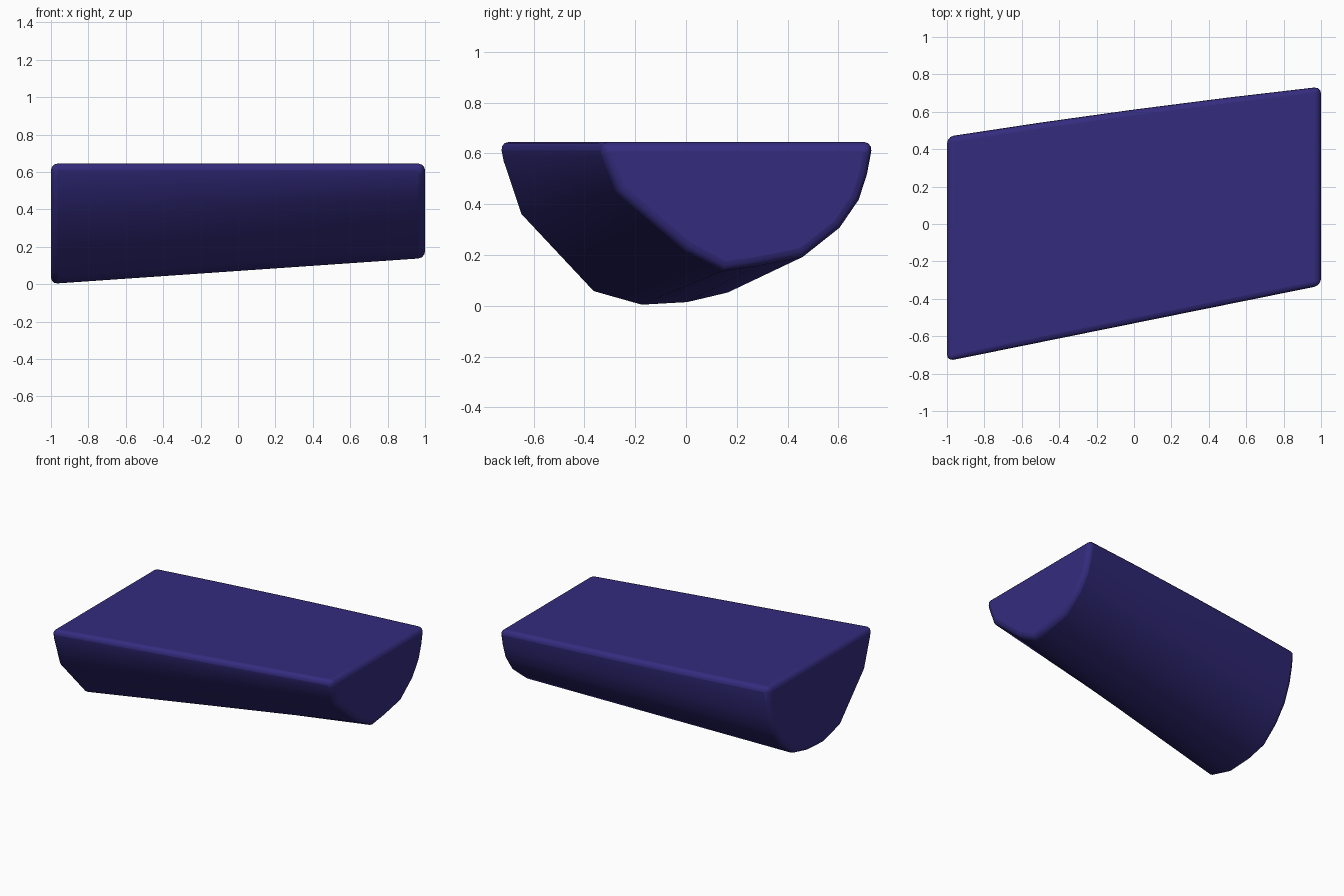
import bpy, bmesh, math

if "Cube" in bpy.data.objects:
    bpy.data.objects.remove(bpy.data.objects["Cube"])

# matching cross-sections (y, z) at the left and right ends
LEFT = [(-0.74, 0.645), (-0.725, 0.57), (-0.655, 0.36), (-0.37, 0.055), (-0.18, 0.002), (0.0, 0.012),
        (0.16, 0.05), (0.29, 0.16), (0.38, 0.28), (0.435, 0.42), (0.46, 0.54), (0.47, 0.645)]
RIGHT = [(-0.335, 0.645), (-0.325, 0.59), (-0.27, 0.45), (0.0, 0.22), (0.15, 0.14), (0.28, 0.158),
         (0.465, 0.195), (0.61, 0.31), (0.685, 0.42), (0.717, 0.52), (0.732, 0.60), (0.74, 0.645)]

# skewed block lofted along x, bowed very slightly along the back
bm = bmesh.new()
rings = []
steps = 4
n = len(LEFT)
for s in range(steps + 1):
    t = s / steps
    ring = []
    for i, (a, b) in enumerate(zip(LEFT, RIGHT)):
        bow = 0.012 * 4 * t * (1 - t) * max(0, (i - 6) / (n - 7))
        ring.append(bm.verts.new((2 * t - 1, a[0] + (b[0] - a[0]) * t + bow,
                                  a[1] + (b[1] - a[1]) * t)))
    rings.append(ring)
for r0, r1 in zip(rings, rings[1:]):
    for i in range(n):
        j = (i + 1) % n
        bm.faces.new((r0[i], r0[j], r1[j], r1[i]))
bm.faces.new(rings[0])
bm.faces.new(rings[-1])
bmesh.ops.recalc_face_normals(bm, faces=bm.faces)
mesh = bpy.data.meshes.new("skewed_block")
bm.to_mesh(mesh)
bm.free()
block = bpy.data.objects.new("skewed_block", mesh)
bpy.context.collection.objects.link(block)

# smooth shading, rounded end and top edges
bpy.context.view_layer.objects.active = block
block.select_set(True)
bpy.ops.object.shade_smooth_by_angle(angle=math.radians(35))
bevel = block.modifiers.new("rounded_edges", 'BEVEL')
bevel.width = 0.035
bevel.segments = 3
bevel.limit_method = 'ANGLE'
bevel.angle_limit = math.radians(45)
block.modifiers.new("even_shading", 'WEIGHTED_NORMAL').keep_sharp = True

# indigo material
mat = bpy.data.materials.new("indigo")
mat.diffuse_color = (0.034, 0.025, 0.21, 1)
mat.use_nodes = True
mat.node_tree.nodes["Principled BSDF"].inputs["Base Color"].default_value = mat.diffuse_color
mesh.materials.append(mat)
